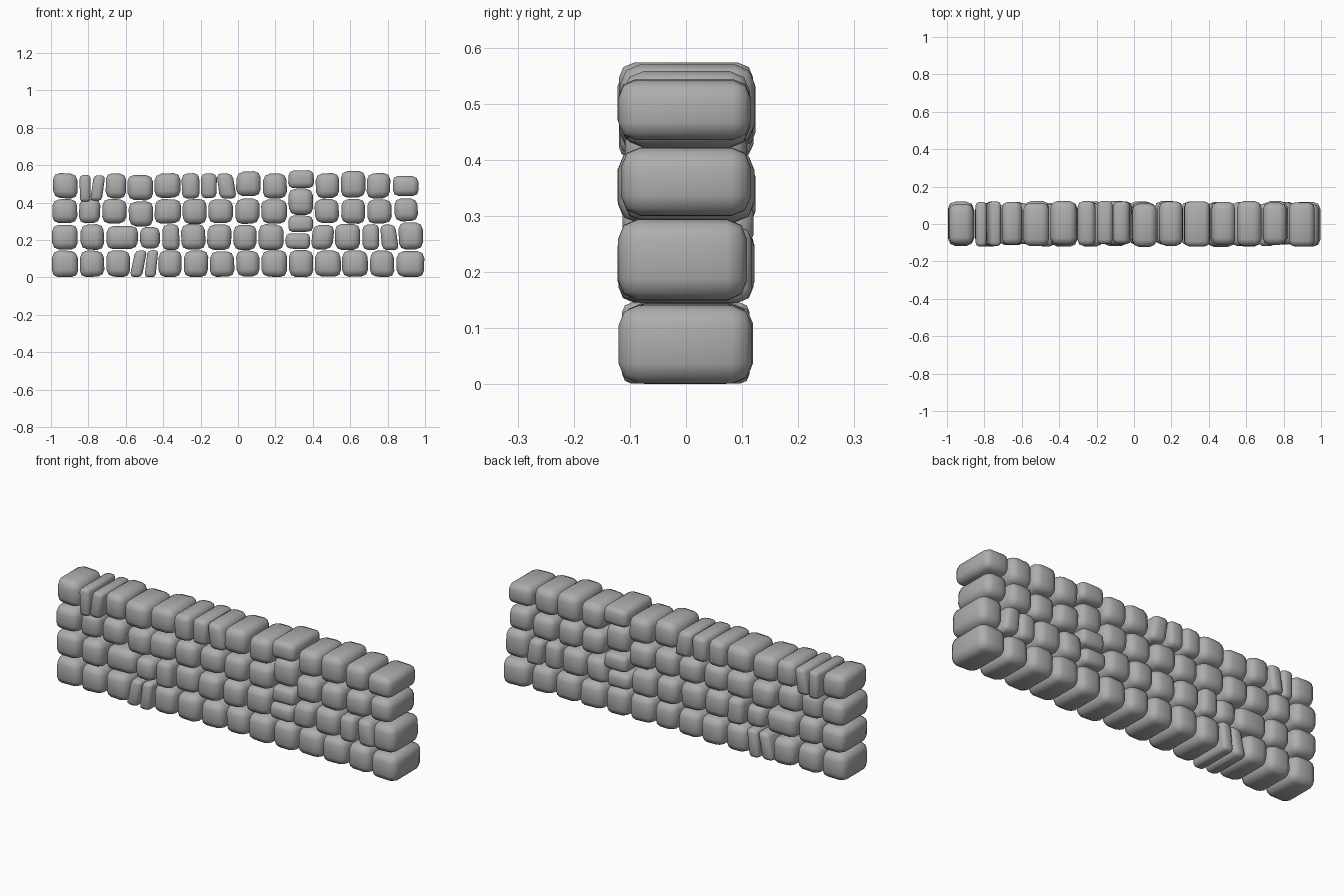
import bpy
import bmesh
import random

random.seed(4)

if "Cube" in bpy.data.objects:
    bpy.data.objects.remove(bpy.data.objects["Cube"], do_unlink=True)

# Grey stone material
GREY = (0.42, 0.42, 0.42, 1.0)
stone_grey = bpy.data.materials.new("stone_grey")
stone_grey.use_nodes = True
stone_grey.diffuse_color = GREY
stone_grey.node_tree.nodes["Principled BSDF"].inputs["Base Color"].default_value = GREY

GAP = 0.002      # space left between neighbouring stones
WOBBLE = 0.007   # how far corners stray from a perfect block


def add_stone(name, left, right, bottom, top, lean=0.0):
    """One rounded block, slightly irregular, running through the wall."""
    front = -random.uniform(0.106, 0.122)
    back = random.uniform(0.106, 0.124)
    wobble = min(WOBBLE, 0.06 * (right - left))

    # Irregular four-cornered outline, shared by the front and back ends
    outline = []
    for x, z, sx, sz in ((left + GAP, bottom, 1, 1), (right - GAP, bottom, -1, 1),
                         (right - GAP, top, -1, -1), (left + GAP, top, 1, -1)):
        shift = lean * (z - (bottom + top) / 2) / (top - bottom)
        outline.append((x + shift + sx * random.uniform(0, wobble),
                        z + sz * random.uniform(0, wobble)))

    bm = bmesh.new()
    ends = []
    for y in (front, back):
        ends.append([bm.verts.new((x, y, z)) for x, z in outline])
    bm.faces.new(ends[0])
    bm.faces.new(reversed(ends[1]))
    for i in range(4):
        j = (i + 1) % 4
        bm.faces.new((ends[0][j], ends[0][i], ends[1][i], ends[1][j]))
    bmesh.ops.recalc_face_normals(bm, faces=bm.faces)

    # Soften every edge
    radius = min(0.036, 0.27 * min(right - left, top - bottom))
    bmesh.ops.bevel(bm, geom=bm.edges[:], offset=radius, segments=2,
                    profile=0.5, affect='EDGES', clamp_overlap=True)
    for face in bm.faces:
        face.smooth = True

    mesh = bpy.data.meshes.new(name)
    bm.to_mesh(mesh)
    bm.free()
    mesh.materials.append(stone_grey)
    stone = bpy.data.objects.new(name, mesh)
    bpy.context.collection.objects.link(stone)


# Each course: name, bottom, top, joints between stones along the wall
courses = [
    ("bottom", 0.0, 0.147,
     (-1, -.85, -.71, -.57, -.495, -.43, -.295, -.155, -.015,
      .12, .265, .405, .555, .7, .84, 1)),
    ("lower", 0.145, 0.287,
     (-1, -.85, -.71, -.53, -.41, -.31, -.17, -.03, .105,
      .25, .39, .515, .66, .76, .855, .995)),
    ("upper", 0.285, 0.423,
     (-1, -.855, -.73, -.59, -.45, -.3, -.165, -.02, .12,
      .265, .405, .545, .685, .83, .965)),
    ("top", 0.42, 0.56,
     (-.995, -.85, -.785, -.715, -.595, -.45, -.305, -.2, -.11,
      -.015, .13, .265, .41, .545, .685, .82, .97)),
]

# Stones whose height breaks the course line: (bottom, top)
odd_heights = {
    ("lower", 2): (0.147, 0.275), ("lower", 3): (0.15, 0.272),
    ("lower", 9): (0.15, 0.242), ("lower", 14): (0.145, 0.3),
    ("upper", 3): (0.268, 0.41), ("upper", 9): (0.33, 0.48),
    ("upper", 13): (0.297, 0.425),
    ("top", 1): (0.405, 0.55), ("top", 2): (0.41, 0.55),
    ("top", 4): (0.408, 0.55), ("top", 9): (0.43, 0.57),
    ("top", 11): (0.477, 0.575), ("top", 13): (0.425, 0.572),
    ("top", 15): (0.432, 0.545),
}

# Narrow stones that tilt sideways
leans = {("bottom", 3): 0.03, ("bottom", 4): 0.018, ("top", 2): 0.018,
         ("top", 8): -0.02, ("lower", 13): -0.015, ("lower", 10): 0.015}

for course, bottom, top, joints in courses:
    for i, (left, right) in enumerate(zip(joints, joints[1:])):
        z0, z1 = odd_heights.get((course, i), (bottom, top))
        add_stone(f"{course}_course_stone_{i + 1}", left, right, z0, z1,
                  leans.get((course, i), 0.0))

# Flat stone wedged between two courses
add_stone("wedge_stone", 0.265, 0.405, 0.243, 0.332)
